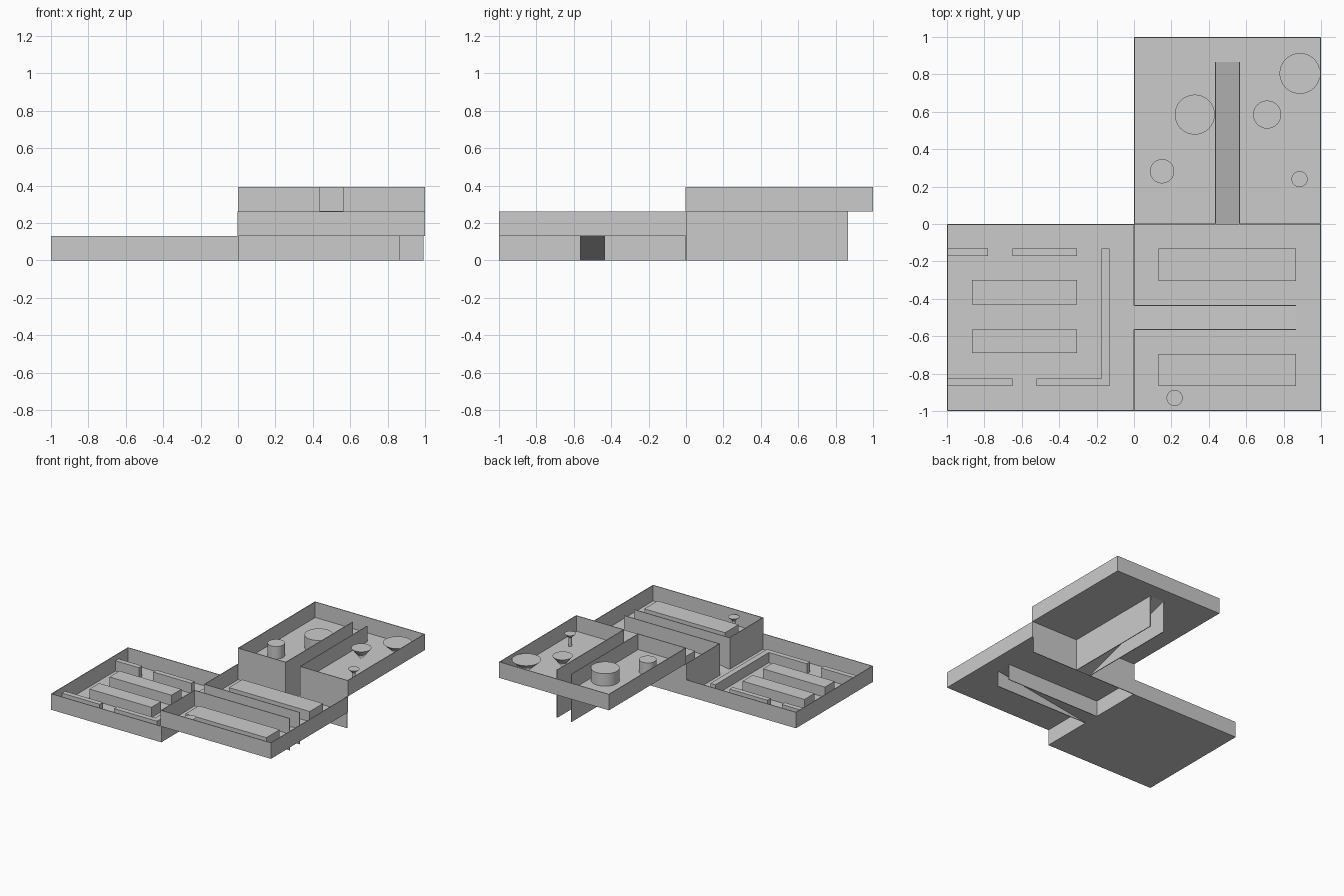
import bpy, bmesh, math

if "Cube" in bpy.data.objects:
    bpy.data.objects.remove(bpy.data.objects["Cube"])

H = 0.131      # storey height
T = 0.006      # wall thickness
D = 0.087      # furniture block height
C0, C1 = 0.435, 0.565   # corridor sides
END = 0.867             # corridor length


def mesh_object(name, bm):
    bmesh.ops.recalc_face_normals(bm, faces=bm.faces)
    me = bpy.data.meshes.new(name)
    bm.to_mesh(me)
    bm.free()
    ob = bpy.data.objects.new(name, me)
    bpy.context.collection.objects.link(ob)
    return ob


def box(name, x0, x1, y0, y1, z0, z1):
    bm = bmesh.new()
    bmesh.ops.create_cube(bm, size=1)
    for v in bm.verts:
        v.co = (x1 if v.co.x > 0 else x0, y1 if v.co.y > 0 else y0, z1 if v.co.z > 0 else z0)
    return mesh_object(name, bm)


def wall_x(name, x0, x1, y, z0, z1):
    return box(name, x0, x1, y - T / 2, y + T / 2, z0, z1)


def wall_y(name, x, y0, y1, z0, z1):
    return box(name, x - T / 2, x + T / 2, y0, y1, z0, z1)


def round_part(name, x, y, z0, z1, r0, r1, sides=32):
    bm = bmesh.new()
    bmesh.ops.create_cone(bm, cap_ends=True, segments=sides, radius1=r0, radius2=r1, depth=z1 - z0)
    bmesh.ops.translate(bm, verts=bm.verts, vec=(x, y, (z0 + z1) / 2))
    ob = mesh_object(name, bm)
    for o in bpy.context.selected_objects:
        o.select_set(False)
    ob.select_set(True)
    bpy.context.view_layer.objects.active = ob
    bpy.ops.object.shade_smooth_by_angle(angle=math.radians(40))


def ramp(name, corners):
    # thin sloping slab through four corners
    bm = bmesh.new()
    top = [bm.verts.new(c) for c in corners]
    low = [bm.verts.new((c[0], c[1], c[2] - 0.003)) for c in corners]
    bm.faces.new(top)
    bm.faces.new(low[::-1])
    for i in range(4):
        j = (i + 1) % 4
        bm.faces.new((top[i], low[i], low[j], top[j]))
    mesh_object(name, bm)


F = 0.003  # floor thickness
e = T / 2

# Low room: floor and walls
box("low_floor", -1, 0, -1, 0, 0, F)
wall_x("low_front_wall", -1, 0, -1 + e, 0, H)
wall_x("low_back_wall", -1, 0, -e, 0, H)
wall_y("low_left_wall", -1 + e, -1, 0, 0, H)

# Wall shared by low and middle rooms, with a doorway
wall_y("shared_wall_front", 0, -1, -C1, 0, 2 * H)
wall_y("shared_wall_back", 0, -C0, 0, 0, 2 * H)

# Middle room: floor around the ramp opening, walls
box("middle_floor_front", 0, 1, -1, -C1, H, H + F)
box("middle_floor_back", 0, 1, -C0, 0, H, H + F)
box("middle_floor_end", END, 1, -C1, -C0, H, H + F)
wall_x("middle_front_wall", 0, 1, -1 + e, H, 2 * H)
wall_y("middle_right_wall", 1 - e, -1, 0, H, 2 * H)

# Wall shared by middle and high rooms, with a doorway
wall_x("divider_left", 0, C0, 0, 0, 3 * H)
wall_x("divider_right", C1, 0.993, 0, 0, 3 * H)
box("divider_corner", 0.993, 1, -e, e, H, 3 * H)

# High room: floor around the ramp opening, walls
box("high_floor_left", 0, C0, 0, 1, 2 * H, 2 * H + F)
box("high_floor_right", C1, 1, 0, 1, 2 * H, 2 * H + F)
box("high_floor_end", C0, C1, END, 1, 2 * H, 2 * H + F)
wall_x("high_back_wall", 0, 1, 1 - e, 2 * H, 3 * H)
wall_y("high_left_wall", e, 0, 1, 2 * H, 3 * H)
wall_y("high_right_wall", 1 - e, 0, 1, 2 * H, 3 * H)

# Ramps and their side walls
ramp("middle_ramp", [(0, -C1, F), (END, -C1, H + F), (END, -C0, H + F), (0, -C0, F)])
ramp("high_ramp", [(C0, 0, F), (C1, 0, F), (C1, END, 2 * H + F), (C0, END, 2 * H + F)])
for i, c in enumerate((C0, C1)):
    wall_x(f"middle_ramp_wall_{i}", 0, END, -c, 0, 2 * H)
    wall_y(f"high_ramp_wall_{i}", c, 0, END, 0, 3 * H)

# Low room blocks and low partitions
low_blocks = [(-0.867, -0.304, -0.43, -0.30), (-0.867, -0.304, -0.69, -0.565),
              (-1, -0.78, -0.172, -0.13), (-0.65, -0.304, -0.172, -0.13),
              (-0.175, -0.13, -0.867, -0.13), (-0.52, -0.175, -0.867, -0.825),
              (-1, -0.65, -0.867, -0.825)]
for i, b in enumerate(low_blocks):
    box(f"low_block_{i}", *b, F, D)

# Middle room blocks
for i, y in enumerate((-0.304, -0.867)):
    box(f"middle_block_{i}", 0.13, 0.865, y, y + 0.173, H, H + D)

# High room drums and upturned cones
z = 2 * H
round_part("large_drum", 0.325, 0.585, z, z + 0.105, 0.107, 0.107)
round_part("small_drum", 0.15, 0.282, z, z + 0.105, 0.065, 0.065)
round_part("small_cone", 0.712, 0.585, z, z + 0.1, 0.0, 0.075)
round_part("large_cone", 0.887, 0.805, z, z + 0.105, 0.0, 0.109)

# Small stands: stem with flared top
for i, (x, y, b) in enumerate(((0.885, 0.24, 2 * H), (0.217, -0.93, H))):
    round_part(f"stand_stem_{i}", x, y, b, b + 0.085, 0.014, 0.014, 16)
    round_part(f"stand_top_{i}", x, y, b + 0.075, b + 0.105, 0.014, 0.043, 24)

# Centre the footprint and overall length
for o in bpy.context.collection.objects:
    o.select_set(False)
